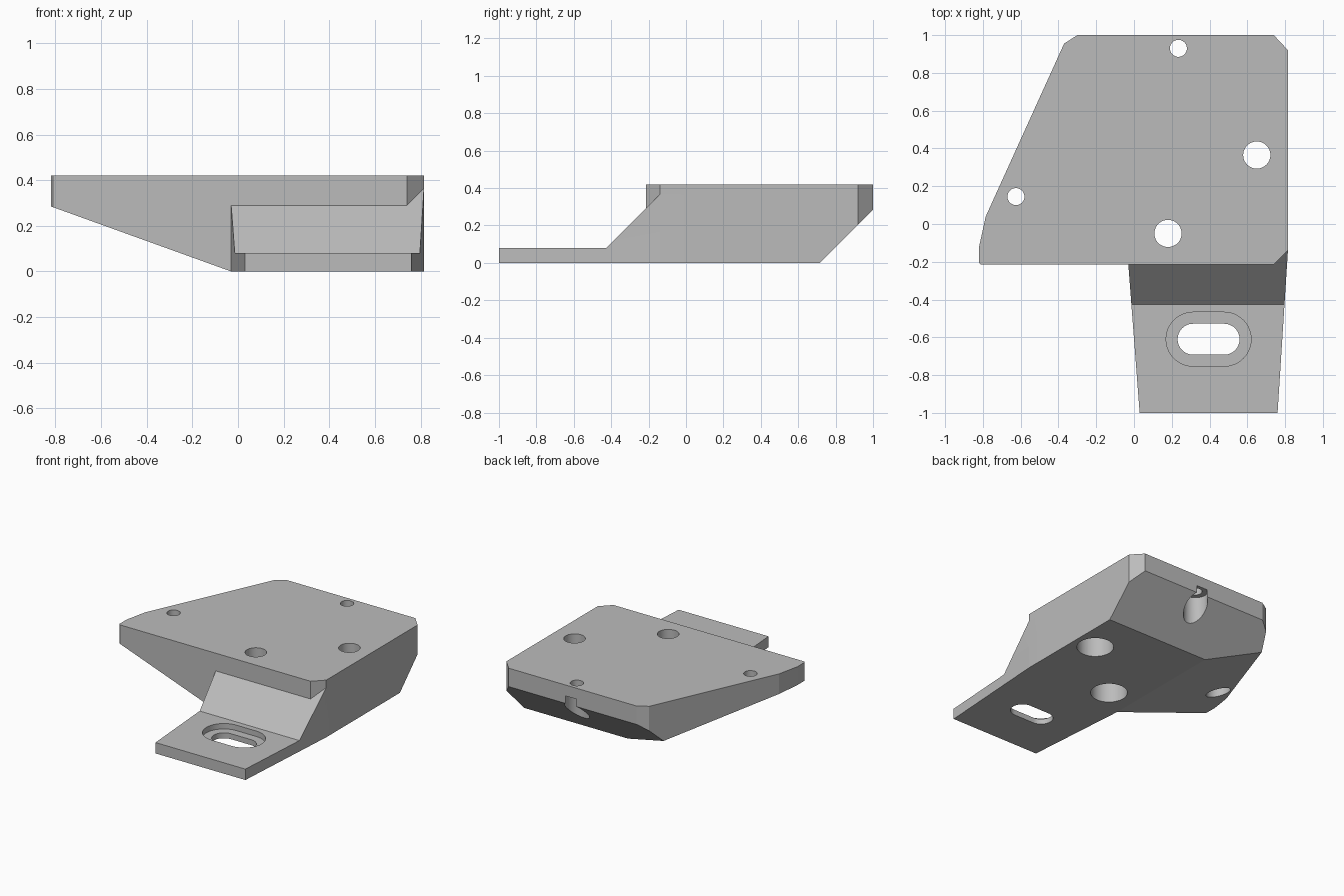
import bpy
import bmesh
from mathutils import Vector, Matrix

cube = bpy.data.objects.get("Cube")
if cube:
    bpy.data.objects.remove(cube, do_unlink=True)

grey = bpy.data.materials.new("plain grey")
grey.use_nodes = True
grey.diffuse_color = (0.5, 0.5, 0.5, 1)
grey.node_tree.nodes["Principled BSDF"].inputs["Base Color"].default_value = (0.5, 0.5, 0.5, 1)


def prism(name, points, offset, cuts=()):
    """Extrude a flat outline, then trim it by (point, outward normal) planes."""
    bm = bmesh.new()
    face = bm.faces.new([bm.verts.new(p) for p in points])
    new = bmesh.ops.extrude_face_region(bm, geom=[face])["geom"]
    bmesh.ops.translate(bm, vec=offset, verts=[v for v in new if isinstance(v, bmesh.types.BMVert)])
    for point, normal in cuts:
        bmesh.ops.bisect_plane(bm, geom=bm.verts[:] + bm.edges[:] + bm.faces[:], dist=1e-5,
                               plane_co=point, plane_no=normal, clear_outer=True)
        bmesh.ops.holes_fill(bm, edges=[e for e in bm.edges if e.is_boundary])
    return finish(name, bm)


def finish(name, bm):
    bmesh.ops.recalc_face_normals(bm, faces=bm.faces)
    mesh = bpy.data.meshes.new(name)
    bm.to_mesh(mesh)
    bm.free()
    mesh.materials.append(grey)
    obj = bpy.data.objects.new(name, mesh)
    bpy.context.collection.objects.link(obj)
    return obj


def slot(name, x, y, radius, z0, z1, half=0.0):
    """Round cutter; half > 0 stretches it into a slot along x."""
    bm = bmesh.new()
    place = Matrix.Translation((x, y, (z0 + z1) / 2))
    bmesh.ops.create_cone(bm, cap_ends=True, segments=48, radius1=radius, radius2=radius,
                          depth=z1 - z0, matrix=place)
    if half:
        bmesh.ops.bisect_plane(bm, geom=bm.verts[:] + bm.edges[:] + bm.faces[:], dist=1e-5,
                               plane_co=(x + 1e-3, y, 0), plane_no=(1, 0, 0))
        for v in bm.verts:
            v.co.x += half if v.co.x > x + 5e-4 else -half
    return finish(name, bm)


def combine(target, other, operation):
    mod = target.modifiers.new(operation.lower(), "BOOLEAN")
    mod.operation, mod.solver, mod.object = operation, "EXACT", other
    bpy.context.view_layer.objects.active = target
    bpy.ops.object.modifier_apply(modifier=mod.name)
    bpy.data.objects.remove(other, do_unlink=True)


# Main plate: plan outline with sloped underside at the left and back
TOP = 0.42
outline = [(-0.81, -0.215), (0.74, -0.215), (0.815, -0.14), (0.815, 0.92), (0.74, 1),
           (-0.3, 1), (-0.37, 0.955), (-0.785, 0.04), (-0.82, -0.12), (-0.82, -0.205)]
body = prism("mounting_bracket", [(x, y, 0) for x, y in outline], (0, 0, TOP),
             [((-0.03, 0, 0), (-0.285, 0, -0.79)), ((0, 0.715, 0), (0, 1, -1))])

# Tapered tongue with a ramp rising into the plate
profile = [(-1, 0), (-1, 0.08), (-0.425, 0.08), (-0.14, 0.365), (0, 0.365), (0, 0)]
tongue = prism("tongue", [(-0.03, y, z) for y, z in profile], (0.845, 0, 0),
               [((0.03, -1, 0), (-0.785, -0.06, 0)), ((0.76, -1, 0), (0.86, -0.055, 0))])
combine(body, tongue, "UNION")

# Through holes with wider counterbores from below
for x, y, radius, bore, bore_top in [(0.65, 0.365, 0.072, 0.125, 0.3), (0.18, -0.05, 0.072, 0.125, 0.3),
                                     (0.235, 0.93, 0.045, 0.083, 0.34), (-0.625, 0.145, 0.045, 0.083, 0.34)]:
    combine(body, slot("hole", x, y, radius, -0.1, 0.6), "DIFFERENCE")
    combine(body, slot("counterbore", x, y, bore, -0.1, bore_top), "DIFFERENCE")

# Recessed adjustment slot in the tongue
combine(body, slot("slot", 0.395, -0.61, 0.082, -0.1, 0.2, 0.082), "DIFFERENCE")
combine(body, slot("slot_recess", 0.395, -0.61, 0.143, 0.04, 0.2, 0.082), "DIFFERENCE")

bpy.ops.object.select_all(action="DESELECT")
body.select_set(True)
bpy.context.view_layer.objects.active = body
bpy.ops.object.shade_smooth_by_angle(angle=0.2)
